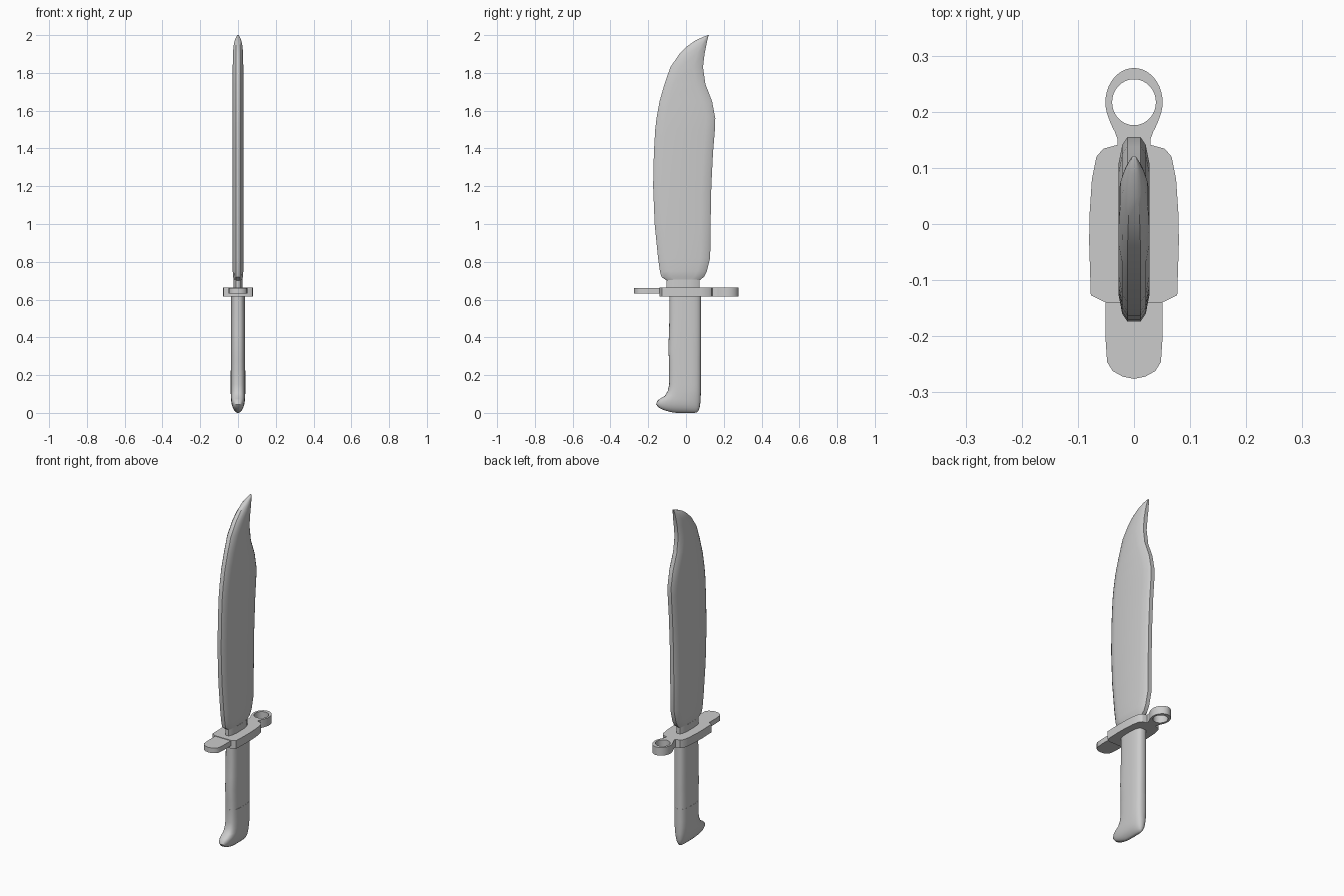
import bpy, bmesh, math

cube = bpy.data.objects.get("Cube")
if cube:
    bpy.data.objects.remove(cube, do_unlink=True)

metal = bpy.data.materials.new("plain grey")
metal.use_nodes = True
grey = (0.6, 0.6, 0.6, 1)
metal.diffuse_color = grey
metal.node_tree.nodes["Principled BSDF"].inputs["Base Color"].default_value = grey


def finish(name, bm, angle=30):
    bmesh.ops.recalc_face_normals(bm, faces=bm.faces)
    mesh = bpy.data.meshes.new(name)
    bm.to_mesh(mesh)
    bm.free()
    ob = bpy.data.objects.new(name, mesh)
    bpy.context.collection.objects.link(ob)
    mesh.materials.append(metal)
    bpy.ops.object.select_all(action="DESELECT")
    ob.select_set(True)
    bpy.context.view_layer.objects.active = ob
    bpy.ops.object.shade_smooth_by_angle(angle=math.radians(angle))
    return ob


def loft(name, rings, angle=30):
    """Skin a stack of equal-sized closed rings and cap both ends."""
    bm = bmesh.new()
    rows = [[bm.verts.new(p) for p in ring] for ring in rings]
    n = len(rows[0])
    for a, b in zip(rows, rows[1:]):
        for i in range(n):
            j = (i + 1) % n
            bm.faces.new((a[i], a[j], b[j], b[i]))
    bm.faces.new(rows[0])
    bm.faces.new(rows[-1])
    return finish(name, bm, angle)


def plate(name, half, z0, z1):
    """Extrude a half outline (x, y), mirrored across x = 0."""
    pts = half + [(-x, y) for x, y in reversed(half) if x > 0]
    return loft(name, [[(x, y, z) for x, y in pts] for z in (z0, z1)])


def blade_ring(z, yf, yb, hw):
    w = yb - yf
    steps = [(0, 0.42), (min(0.014, w * 0.12), 0.75), (min(0.05, w * 0.3), 1)]
    side = [(hw * k, yf + d) for d, k in steps]
    side += [(hw * k, yb - d) for d, k in reversed(steps)]
    return [(x, y, z) for x, y in side] + [(-x, y, z) for x, y in reversed(side)]


def grip_ring(z, yf, yb, hw, n=28, power=0.68):
    mid, r = (yf + yb) / 2, (yb - yf) / 2
    ring = []
    for i in range(n):
        c, s = (f(2 * math.pi * i / n) for f in (math.cos, math.sin))
        ring.append((hw * math.copysign(abs(c) ** power, c),
                     mid + r * math.copysign(abs(s) ** power, s), z))
    return ring


# Blade: height, cutting edge, spine, half thickness
blade = [
    (0.70, -0.10, 0.07, 0.022), (0.72, -0.13, 0.095, 0.026),
    (0.75, -0.138, 0.11, 0.028), (0.82, -0.148, 0.128, 0.028),
    (1.0, -0.166, 0.13, 0.028), (1.2, -0.174, 0.134, 0.028),
    (1.38, -0.17, 0.143, 0.028), (1.5, -0.163, 0.153, 0.028),
    (1.56, -0.156, 0.155, 0.028), (1.65, -0.14, 0.138, 0.028),
    (1.74, -0.114, 0.103, 0.028), (1.83, -0.083, 0.09, 0.028),
    (1.9, -0.035, 0.098, 0.027), (1.94, 0.005, 0.106, 0.024),
    (1.97, 0.047, 0.112, 0.018), (1.99, 0.09, 0.117, 0.01),
    (2.0, 0.116, 0.121, 0.004)]
loft("blade", [blade_ring(*r) for r in blade])
loft("blade_neck", [blade_ring(z, -0.102, 0.072, 0.024) for z in (0.65, 0.705)])

# Guard: central plate and front tongue
plate("guard_plate", [
    (0.05, -0.14), (0.077, -0.127), (0.08, -0.03), (0.079, 0.02), (0.075, 0.08),
    (0.067, 0.12), (0.055, 0.134), (0.03, 0.141)], 0.617, 0.665)
plate("guard_tongue", [
    (0, -0.276), (0.02, -0.272), (0.038, -0.262), (0.048, -0.246),
    (0.051, -0.2), (0.051, -0.12)], 0.632, 0.662)

# Guard ring: oval collar that runs into a short stem, with a round hole
bm = bmesh.new()
n, centre = 40, 0.217
loops = []
for z in (0.617, 0.665):
    outer, inner = [], []
    for i in range(n):
        a = 2 * math.pi * i / n
        c, s = math.cos(a), math.sin(a)
        x, y = 0.051 * c, centre + 0.061 * s
        if s < -0.5:
            y -= 0.03 * (-s - 0.5)
        outer.append(bm.verts.new((x, y, z)))
        inner.append(bm.verts.new((0.039 * c, centre + 0.041 * s, z)))
    loops.append((outer, inner))
(lo, li), (uo, ui) = loops
for i in range(n):
    j = (i + 1) % n
    for a, b in ((lo, uo), (uo, ui), (ui, li), (li, lo)):
        bm.faces.new((a[i], a[j], b[j], b[i]))
finish("guard_ring", bm)
plate("ring_stem", [(0.03, 0.13), (0.029, 0.15), (0.037, 0.172)], 0.617, 0.665)

# Grip: height, front, back, half width
grip = [(0.63, -0.088, 0.08, 0.037), (0.5, -0.088, 0.08, 0.038),
        (0.42, -0.09, 0.08, 0.038), (0.34, -0.094, 0.08, 0.038),
        (0.28, -0.09, 0.079, 0.038), (0.22, -0.089, 0.079, 0.038)]
loft("grip", [grip_ring(*r) for r in grip])

# Pommel with a forward hook
pommel = [(0.225, -0.09, 0.08, 0.039), (0.15, -0.089, 0.079, 0.039),
          (0.115, -0.097, 0.079, 0.039), (0.09, -0.112, 0.078, 0.038),
          (0.075, -0.138, 0.078, 0.037), (0.062, -0.153, 0.077, 0.036),
          (0.045, -0.158, 0.075, 0.033), (0.028, -0.145, 0.072, 0.028),
          (0.014, -0.115, 0.067, 0.02), (0.004, -0.08, 0.06, 0.011),
          (0.0, -0.05, 0.045, 0.004)]
loft("pommel", [grip_ring(*r) for r in pommel], 40)
